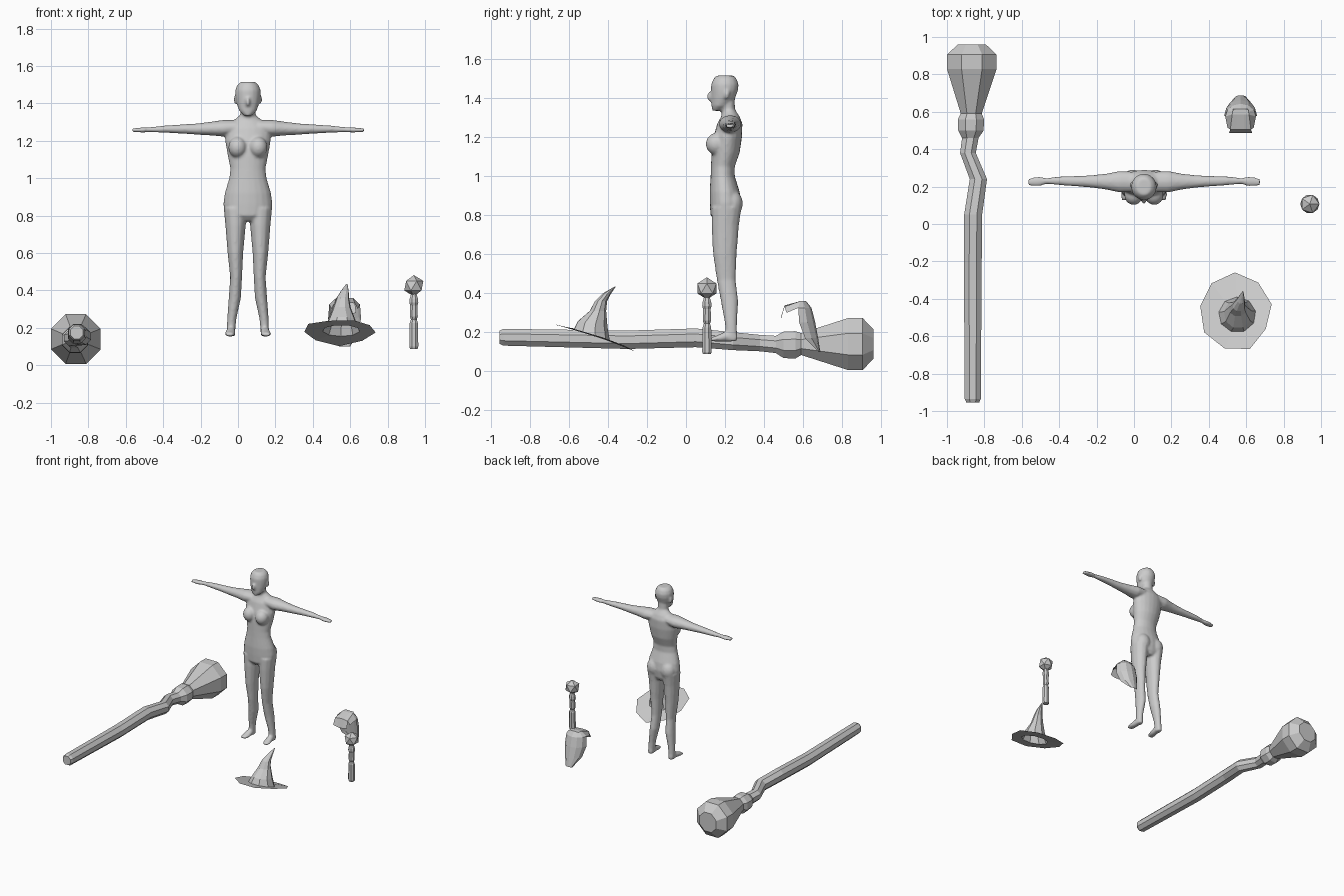
import bpy, bmesh
from math import sin, cos, pi, radians
from mathutils import Matrix, Vector

AXES = {'x': (1, 2, 0), 'y': (0, 2, 1), 'z': (0, 1, 2)}


def loft(bm, axis, rings, n=12, phase=0.0, caps=True):
    """Ring = (position on axis, centre u, centre v, radius u, radius v)."""
    a, b, c = AXES[axis]
    rows = []
    for t, cu, cv, ru, rv in rings:
        row = []
        for i in range(n):
            ang = phase + 2 * pi * i / n
            p = [0, 0, 0]
            p[a], p[b], p[c] = cu + ru * cos(ang), cv + rv * sin(ang), t
            row.append(bm.verts.new(p))
        rows.append(row)
    for r, s in zip(rows, rows[1:]):
        for i in range(n):
            j = (i + 1) % n
            bm.faces.new((r[i], r[j], s[j], s[i]))
    if caps:
        bm.faces.new(rows[0])
        bm.faces.new(rows[-1])
    return rows


def ball(bm, centre, radii):
    m = Matrix.Translation(centre) @ Matrix.Diagonal((*radii, 1))
    bmesh.ops.create_uvsphere(bm, u_segments=16, v_segments=10, radius=1, matrix=m)


def strip(bm, rows):
    grid = [[bm.verts.new(p) for p in r] for r in rows]
    for r, s in zip(grid, grid[1:]):
        for i in range(len(r) - 1):
            bm.faces.new((r[i], r[i + 1], s[i + 1], s[i]))


def finish(bm, name):
    bmesh.ops.recalc_face_normals(bm, faces=bm.faces)
    me = bpy.data.meshes.new(name)
    bm.to_mesh(me)
    bm.free()
    ob = bpy.data.objects.new(name, me)
    bpy.context.collection.objects.link(ob)
    return ob


def span(cx, rows):
    """(z, y front, y back, half width) to loft rings along z."""
    return [(z, cx, (f + k) / 2, hw, (k - f) / 2) for z, f, k, hw in rows]


# Figure: overlapping lofts fused by a voxel remesh
CX = 0.053
bm = bmesh.new()
loft(bm, 'z', span(CX, [(.77, .15, .26, .05), (.80, .125, .275, .12), (.86, .122, .283, .132),
                        (.92, .121, .275, .124), (1.0, .126, .25, .1), (1.05, .128, .25, .094),
                        (1.12, .13, .275, .108), (1.2, .14, .287, .122), (1.27, .16, .289, .12),
                        (1.305, .18, .275, .08), (1.335, .19, .255, .045)]), 20)
loft(bm, 'z', span(CX, [(1.28, .19, .262, .048), (1.33, .18, .252, .041), (1.40, .18, .25, .042)]))
# head
loft(bm, 'z', span(CX, [(1.335, .135, .18, .022), (1.36, .13, .22, .047), (1.40, .128, .252, .061),
                        (1.44, .128, .267, .068), (1.47, .128, .270, .068), (1.498, .14, .26, .058),
                        (1.515, .155, .245, .038)]), 16)
ball(bm, (CX, .128, 1.408), (.012, .022, .026))
for s in (-1, 1):
    # leg
    for_leg = [(.84, .068, .13, .285, .062), (.75, .066, .13, .272, .055), (.6, .067, .138, .26, .042),
               (.47, .063, .157, .255, .032), (.36, .07, .178, .268, .033), (.25, .086, .198, .262, .025),
               (.19, .09, .203, .262, .023), (.155, .09, .203, .264, .022)]
    loft(bm, 'z', [(z, CX + s * x, (f + k) / 2, hw, (k - f) / 2) for z, x, f, k, hw in for_leg])
    # foot
    loft(bm, 'y', [(.262, CX + s * .09, .174, .018, .02), (.2, CX + s * .092, .178, .025, .026),
                   (.16, CX + s * .096, .169, .029, .016), (.128, CX + s * .098, .164, .022, .01)])
    # arm and hand
    arm = [(.06, .17, .28, 1.235, 1.312), (.13, .168, .284, 1.222, 1.312), (.2, .183, .27, 1.228, 1.302),
           (.27, .193, .262, 1.232, 1.293), (.35, .2, .257, 1.238, 1.288), (.45, .207, .255, 1.243, 1.281),
           (.52, .214, .246, 1.246, 1.273), (.56, .2, .254, 1.244, 1.272), (.62, .205, .245, 1.247, 1.266)]
    loft(bm, 'x', [(CX + s * x, (f + k) / 2, (b + t) / 2, (k - f) / 2, (t - b) / 2) for x, f, k, b, t in arm])
    # chest, buttock, ear
    ball(bm, (CX + s * .055, .155, 1.165), (.05, .054, .056))
    ball(bm, (CX + s * .06, .235, .86), (.06, .056, .07))
    ball(bm, (CX + s * .066, .21, 1.42), (.01, .015, .025))
figure = finish(bm, "figure")
rm = figure.modifiers.new("fuse", 'REMESH')
rm.mode, rm.voxel_size, rm.use_smooth_shade = 'VOXEL', .008, True
sm = figure.modifiers.new("soften", 'SMOOTH')
sm.factor, sm.iterations = .5, 4

# Broom: octagonal crooked handle, knot and bristle head in one loft
K = 1 / cos(pi / 8)
broom = [(-.955, -.862, .175, .034), (-.935, -.862, .175, .043), (-.3, -.862, .162, .047),
         (.05, -.86, .172, .048), (.24, -.832, .155, .046), (.38, -.888, .145, .042),
         (.46, -.875, .138, .044), (.5, -.872, .136, .068), (.56, -.872, .136, .07),
         (.59, -.87, .14, .056), (.83, -.867, .14, .133), (.905, -.867, .14, .133), (.96, -.867, .14, .075)]
bm = bmesh.new()
loft(bm, 'y', [(y, x, z, r * K, r * K) for y, x, z, r in broom], 8, pi / 8)
finish(bm, "broom")

# Hat: tilted ragged brim and crooked cone, open underneath
bm = bmesh.new()
n = 9
wobble = [1, .98, 1.03, 1.0, .99, 1.02, 1.0, 1.04, .93]
rows = loft(bm, 'z', [(.174, .545, -.47, .195, .205), (.18, .552, -.485, .1, .095),
                      (.24, .555, -.48, .075, .078), (.31, .555, -.452, .048, .043),
                      (.36, .56, -.436, .034, .032), (.40, .572, -.405, .02, .022),
                      (.435, .582, -.362, .003, .003)], n, .2, caps=False)
bm.faces.new(rows[-1])
for k, row in enumerate(rows[:3]):
    for i, v in enumerate(row):
        if k == 0:
            v.co.x = .545 + (v.co.x - .545) * wobble[i]
            v.co.y = -.47 + (v.co.y + .47) * wobble[i]
        slope = (.32, .32, .2)[k]
        v.co.z -= slope * (v.co.y + .47)
        if k == 0:
            v.co.z += .02 * abs(v.co.x - .545) / .2 - .005
finish(bm, "hat")

# Hair: curved back shell tapering to a point, plus a swept fringe
bm = bmesh.new()
HX = .57
back = [(.36, .585, .045, .03), (.325, .575, .082, .068), (.25, .58, .088, .082),
        (.17, .61, .07, .067), (.10, .678, .03, .01)]
strip(bm, [[(HX + rx * cos(pi * i / 6), y + ry * sin(pi * i / 6), z) for i in range(7)]
           for z, y, rx, ry in back])
strip(bm, [[(HX + hw * u, y, z - drop * abs(u)) for u in (-1, -.4, .4, 1)]
           for y, z, hw, drop in [(.615, .36, .04, 0), (.585, .36, .045, 0), (.505, .342, .055, .01), (.487, .265, .062, -.015)]])
for s in (-1, 1):
    strip(bm, [[(HX + s * .045, .585, .36), (HX + s * .082, .575, .325)],
               [(HX + s * .055, .505, .332), (HX + s * .07, .515, .3)]])
bmesh.ops.remove_doubles(bm, verts=bm.verts, dist=.001)
finish(bm, "hair")

# Wand: turned grip with a faceted gem on top
WX, WY = .94, .107
bm = bmesh.new()
loft(bm, 'z', [(z, WX, WY, r, r) for z, r in [(.088, .022), (.1, .026), (.225, .024), (.245, .017), (.26, .023),
                                              (.32, .021), (.335, .026), (.355, .024), (.38, .016)]], 8, pi / 8)
finish(bm, "wand_handle")
bm = bmesh.new()
bmesh.ops.create_icosphere(bm, subdivisions=1, radius=.057, matrix=Matrix.Translation((WX, WY, .425)))
finish(bm, "wand_gem")
